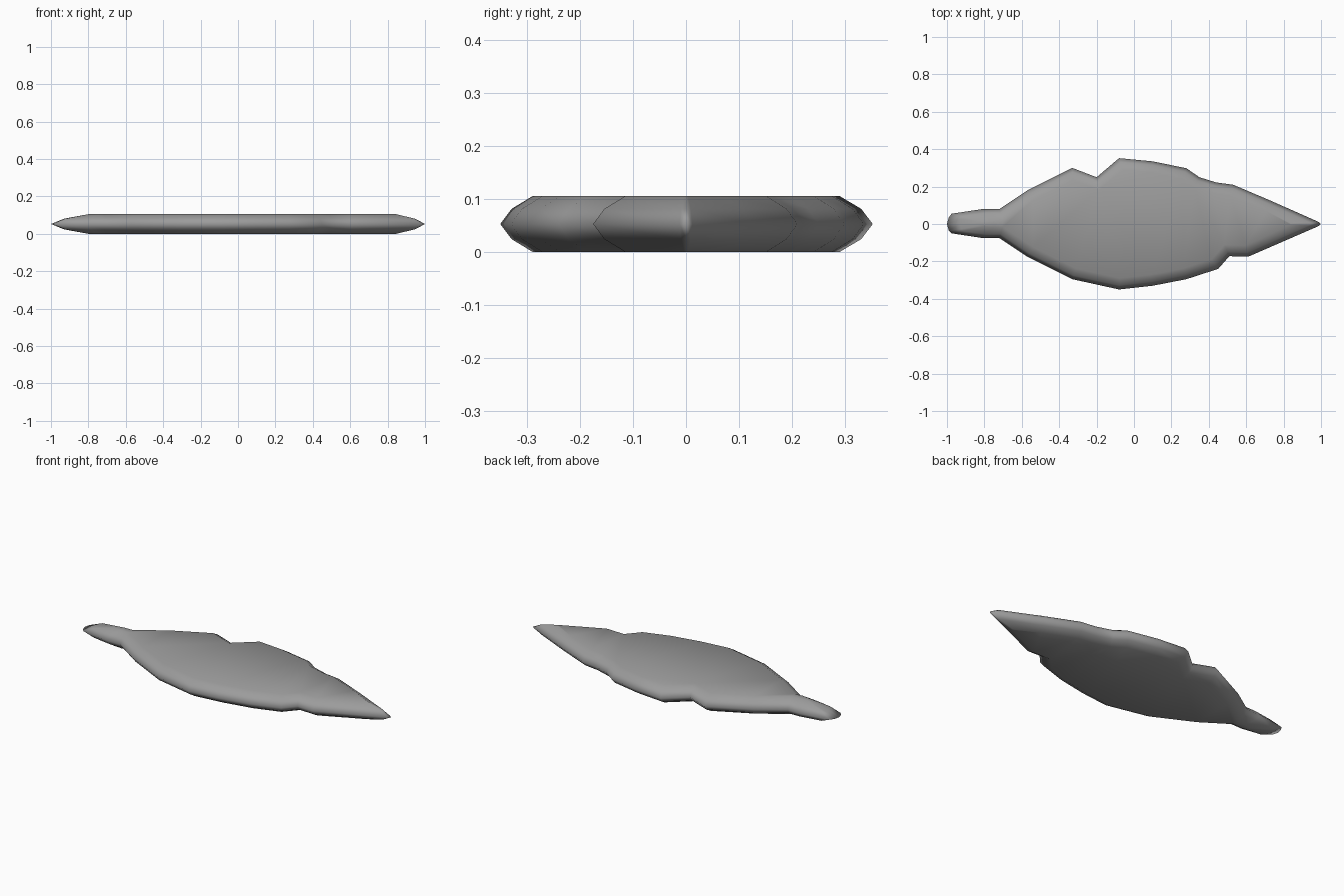
import bpy, bmesh
from mathutils import Vector

if "Cube" in bpy.data.objects:
    bpy.data.objects.remove(bpy.data.objects["Cube"])

# Leaf outline, clockwise from the stalk end
OUTLINE = [(-1, 0), (-0.99, 0.035), (-0.975, 0.055), (-0.81, 0.08), (-0.72, 0.08),
           (-0.57, 0.18), (-0.33, 0.30), (-0.2, 0.25), (-0.08, 0.352), (0.10, 0.335),
           (0.28, 0.298), (0.35, 0.25), (0.44, 0.222), (0.53, 0.21), (0.73, 0.125),
           (0.985, 0.012), (1.0, 0), (0.985, -0.012), (0.61, -0.175), (0.51, -0.172),
           (0.45, -0.24), (0.28, -0.295), (0.10, -0.33), (-0.08, -0.35), (-0.33, -0.295),
           (-0.57, -0.175), (-0.72, -0.075), (-0.81, -0.075), (-0.975, -0.05),
           (-0.99, -0.035)]
# Rounded rim: (inset, height)
RIM = [(0.06, 0.0), (0.021, 0.024), (0.0, 0.0525), (0.021, 0.081), (0.06, 0.105)]
FULL = RIM[0][0]


def inner_point(i):
    """Mitred inset of one outline point; the narrow ends shrink to a ridge."""
    p = Vector(OUTLINE[i])
    if p.x < -0.75:
        side = (p.y > 0) - (p.y < 0)
        return Vector((-0.80 if p.x < -0.9 else -0.75, side * (0.012 if p.x < -0.9 else 0.02)))
    if p.x > 0.9:
        return Vector((0.845 if p.y == 0 else 0.838, p.y * 0.3))
    a = (p - Vector(OUTLINE[i - 1])).normalized()
    b = (Vector(OUTLINE[(i + 1) % len(OUTLINE)]) - p).normalized()
    na, nb = Vector((a.y, -a.x)), Vector((b.y, -b.x))
    m = (na + nb).normalized()
    return p + m * FULL / max(m.dot(na), 0.6)


inner = [inner_point(i) for i in range(len(OUTLINE))]
bm = bmesh.new()
rings = []
for inset, z in RIM:
    ring = []
    for p, q in zip(OUTLINE, inner):
        v = Vector(p).lerp(q, inset / FULL)
        ring.append(bm.verts.new((v.x, v.y, z)))
    rings.append(ring)

# Rim bands and the two flat faces
n = len(OUTLINE)
for lo, hi in zip(rings, rings[1:]):
    for i in range(n):
        j = (i + 1) % n
        bm.faces.new((lo[i], hi[i], hi[j], lo[j]))
caps = [bm.faces.new(rings[0]), bm.faces.new(rings[-1])]
bmesh.ops.triangulate(bm, faces=caps)
bmesh.ops.remove_doubles(bm, verts=bm.verts, dist=0.0005)
bmesh.ops.recalc_face_normals(bm, faces=bm.faces)

mesh = bpy.data.meshes.new("leaf")
bm.to_mesh(mesh)
bm.free()
mesh.shade_smooth()
leaf = bpy.data.objects.new("leaf", mesh)
bpy.context.collection.objects.link(leaf)

grey = bpy.data.materials.new("mid grey")
grey.diffuse_color = (0.33, 0.33, 0.33, 1)
grey.use_nodes = True
grey.node_tree.nodes["Principled BSDF"].inputs["Base Color"].default_value = grey.diffuse_color
mesh.materials.append(grey)
